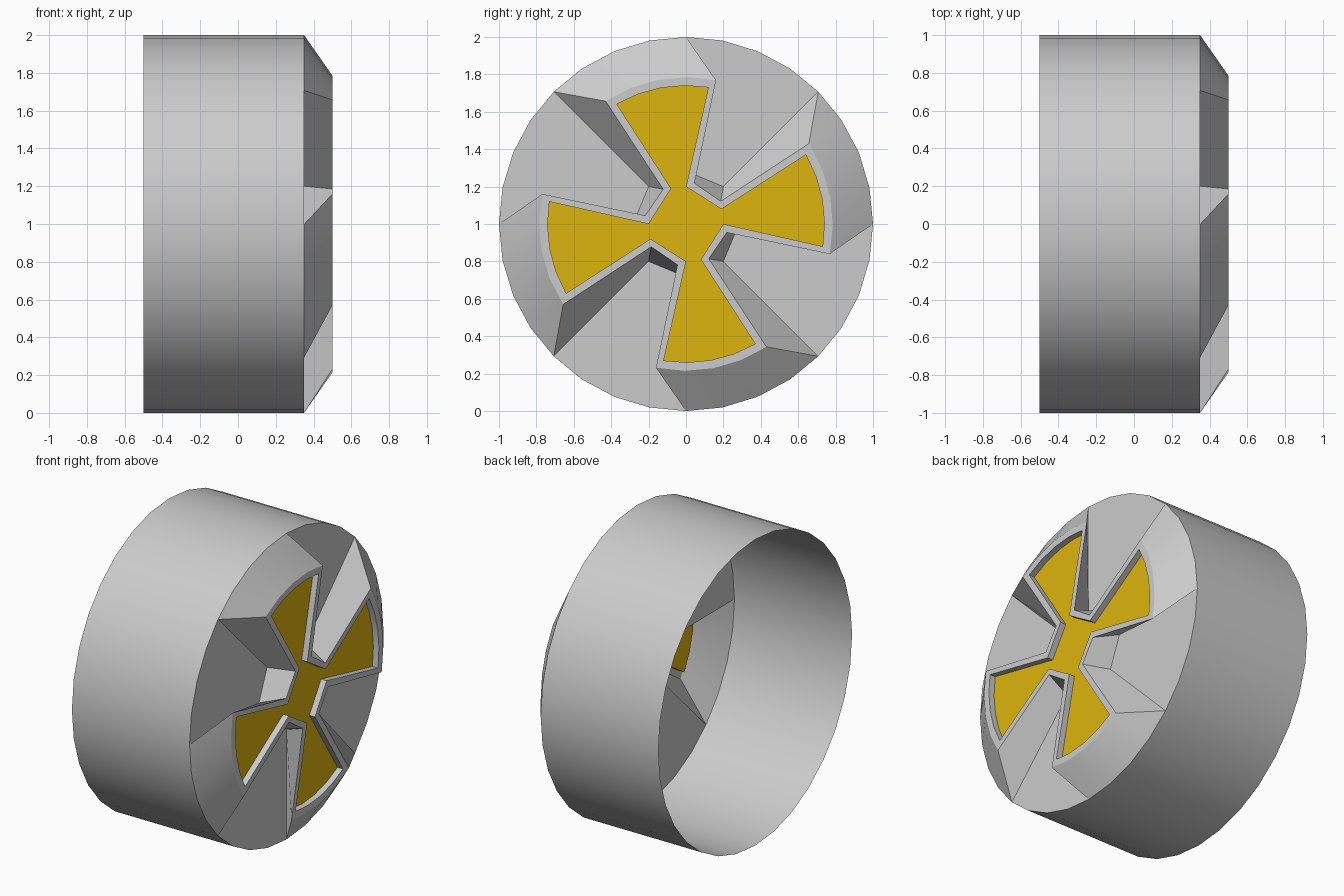
import bpy, bmesh, math

if "Cube" in bpy.data.objects:
    bpy.data.objects.remove(bpy.data.objects["Cube"])

BACK, FACE, TOP, RECESS = -0.5, 0.35, 0.5, 0.46
STEP = 11.25          # 32-sided wheel
TWIST, SCALE = -11.8, 0.785   # raised spokes are scaled and turned against the floor
HUB = 0.283


def pt(r, deg, x):
    a = math.radians(deg)
    return (x, r * math.cos(a), 1 + r * math.sin(a))


def finish(bm, name):
    bmesh.ops.remove_doubles(bm, verts=bm.verts, dist=0.0005)
    bmesh.ops.recalc_face_normals(bm, faces=bm.faces)
    me = bpy.data.meshes.new(name)
    bm.to_mesh(me)
    bm.free()
    ob = bpy.data.objects.new(name, me)
    bpy.context.collection.objects.link(ob)
    bpy.ops.object.select_all(action='DESELECT')
    ob.select_set(True)
    bpy.context.view_layer.objects.active = ob
    bpy.ops.object.shade_smooth_by_angle(angle=math.radians(25))
    return ob


def face(bm, pts):
    return bm.faces.new([bm.verts.new(p) for p in pts])


def strip(bm, a, b, closed=False):
    n = len(a)
    for i in range(n if closed else n - 1):
        j = (i + 1) % n
        face(bm, [a[i], a[j], b[j], b[i]])


def arc(r, start, end, x, n=4):
    return [pt(r, start + (end - start) * i / n, x) for i in range(n + 1)]


def raised(r, deg):
    return pt(r * SCALE, deg + TWIST, TOP)


def inset_loop(x):
    # outline of the coloured cross
    pts = []
    for k in range(4):
        q = 90 * k
        pts += arc(0.74, q + 80.7, q + 120, x)
        pts += [pt(0.206, q + 112.8, x), pt(0.2, q + 180, x)]
    return pts


wheel = bmesh.new()
# open barrel
strip(wheel, arc(1, 0, 360, BACK, 32), arc(1, 0, 360, FACE, 32))

rim = []
for k in range(4):
    q = 90 * k
    # sloped outer end of the spoke
    top_arc = arc(SCALE, q + 90 + TWIST, q + 135 + TWIST, TOP)
    strip(wheel, arc(1, q + 90, q + 135, FACE), top_arc)
    rim += top_arc + [raised(HUB, q + 135), raised(HUB, q + 180)]
    # pocket floor and its three walls
    in_a, in_b = pt(HUB, q + 45, FACE), pt(HUB, q + 90, FACE)
    face(wheel, arc(1, q + 45, q + 90, FACE) + [in_b, in_a])
    low = [pt(1, q + 45, FACE), in_a, in_b, pt(1, q + 90, FACE)]
    high = [raised(1, q + 45), raised(HUB, q + 45),
            raised(HUB, q + 90), raised(1, q + 90)]
    strip(wheel, low, high)

# thin rim round the spokes and its inner wall
strip(wheel, rim, inset_loop(TOP), True)
strip(wheel, inset_loop(TOP), inset_loop(RECESS), True)
finish(wheel, "wheel_shell")

# coloured recessed cross
cross = bmesh.new()
f = face(cross, inset_loop(RECESS))
bm_cross = finish(cross, "spoke_inlay")
if bm_cross.data.polygons[0].normal.x < 0:
    bm_cross.data.flip_normals()
mat = bpy.data.materials.new("yellow_paint")
mat.diffuse_color = (0.72, 0.46, 0.004, 1)
mat.use_nodes = True
mat.node_tree.nodes["Principled BSDF"].inputs["Base Color"].default_value = mat.diffuse_color
bm_cross.data.materials.append(mat)
